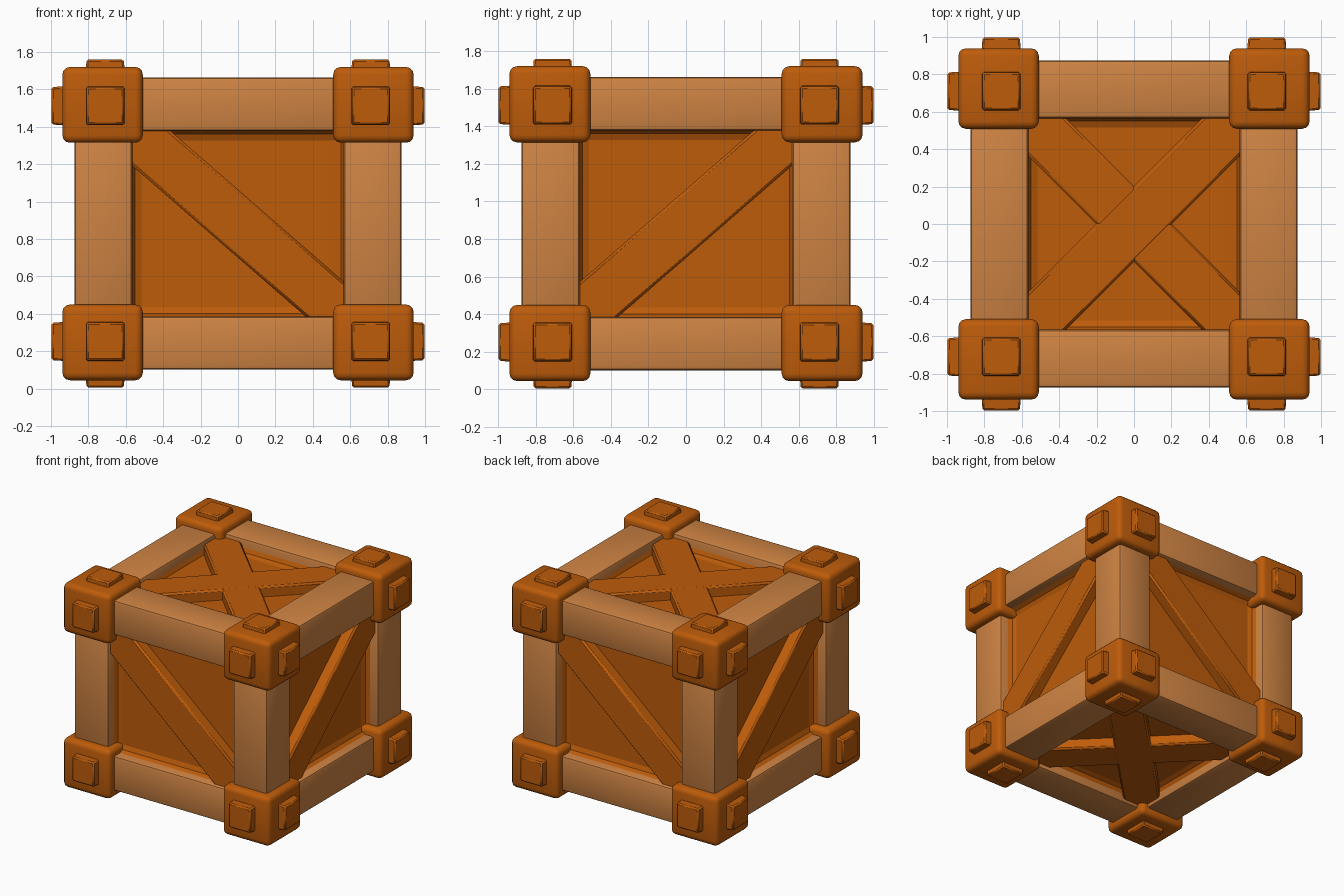
import bpy, bmesh, math
from mathutils import Matrix, Vector

if "Cube" in bpy.data.objects:
    bpy.data.objects.remove(bpy.data.objects["Cube"])

CZ = 0.882                      # height of the crate centre


def material(name, rgb):
    m = bpy.data.materials.new(name)
    m.diffuse_color = (*rgb, 1)
    m.use_nodes = True
    m.node_tree.nodes["Principled BSDF"].inputs["Base Color"].default_value = m.diffuse_color
    return m


ORANGE = material("dark orange wood", (0.51, 0.106, 0.003))
TAN = material("light tan wood", (0.62, 0.228, 0.056))


def block(name, centre, size, mat, bevel=0.0, segments=2, rot=None, taper=None):
    """Bevelled box; taper=(axis, sign, factor) narrows one end."""
    bpy.ops.mesh.primitive_cube_add(size=1)
    ob = bpy.context.object
    ob.name = name
    for v in ob.data.vertices:
        v.co = Vector(c * s for c, s in zip(v.co, size))
        if taper:
            axis, sign, factor = taper
            if v.co[axis] * sign > 0:
                for k in range(3):
                    if k != axis:
                        v.co[k] *= factor
    ob.data.transform(Matrix.Translation(Vector(centre) + Vector((0, 0, CZ)))
                      @ (rot or Matrix()))
    ob.data.materials.append(mat)
    if bevel:
        mod = ob.modifiers.new("soft edges", 'BEVEL')
        mod.width, mod.segments = bevel, segments
        bpy.ops.object.modifier_apply(modifier=mod.name)
    bpy.ops.object.shade_smooth_by_angle(angle=math.radians(40))
    return ob


def dish(name, turn, half_u, half_v, depth, rim):
    """Panel facing +z before turning, with edges that slope up to the frame."""
    bm = bmesh.new()
    rings = []
    for grow, z in ((0.015, rim), (-0.015, depth + 0.015), (-0.05, depth)):
        rings.append([bm.verts.new((su * (half_u + grow), sv * (half_v + grow), z))
                      for su, sv in ((-1, -1), (1, -1), (1, 1), (-1, 1))])
    for a, b in zip(rings, rings[1:]):
        for i in range(4):
            j = (i + 1) % 4
            bm.faces.new((a[i], a[j], b[j], b[i]))
    bm.faces.new(rings[-1])
    me = bpy.data.meshes.new(name)
    bm.to_mesh(me)
    bm.free()
    me.transform(Matrix.Translation((0, 0, CZ)) @ turn)
    me.materials.append(ORANGE)
    ob = bpy.data.objects.new(name, me)
    bpy.context.collection.objects.link(ob)


# Recessed panels on all six sides
for i in range(4):
    turn = Matrix.Rotation(i * math.pi / 2, 4, 'Z') @ Matrix.Rotation(math.pi / 2, 4, 'X')
    dish("side_panel", turn, 0.565, 0.495, 0.755, 0.83)
for angle in (0, math.pi):
    dish("end_panel", Matrix.Rotation(angle, 4, 'X'), 0.565, 0.565, 0.665, 0.74)

# Beams along every edge, grouped by the axis they follow
BEAM = (0.720, 0.720, 0.638)    # beam centre offsets
WIDE = (0.31, 0.31, 0.285)
LONG = (1.20, 1.20, 1.00)
for axis, label in enumerate(("side_beam", "depth_beam", "post")):
    u, v = [k for k in range(3) if k != axis]
    for su in (-1, 1):
        for sv in (-1, 1):
            centre, size = [0, 0, 0], list(WIDE)
            centre[u], centre[v] = su * BEAM[u], sv * BEAM[v]
            size[axis] = LONG[axis]
            block(label, centre, size, TAN, 0.02)

# Corner caps with a stud on each outward side
CAP = (0.724, 0.724, 0.635)
STUD = (0.71, 0.71, 0.63)
REACH = (0.997, 0.997, 0.877)
for sx in (-1, 1):
    for sy in (-1, 1):
        for sz in (-1, 1):
            s = (sx, sy, sz)
            block("corner_cap", [a * b for a, b in zip(s, CAP)],
                  (0.43, 0.43, 0.405), ORANGE, 0.04, 3)
            for axis in range(3):
                centre = [a * b for a, b in zip(s, STUD)]
                size = [0.215] * 3
                size[axis] = 0.12
                centre[axis] = s[axis] * (REACH[axis] - 0.06)
                block("stud", centre, size, ORANGE, 0.01, 1,
                      taper=(axis, s[axis], 0.93))

# One diagonal brace on each upright side, almost flush with the beams
for i in range(4):
    turn = Matrix.Rotation(i * math.pi / 2, 4, 'Z')
    tilt = math.radians(41 if i % 2 == 0 else -41)
    rot = turn @ Matrix.Rotation(tilt, 4, 'Y')
    centre = turn @ Vector((0, -0.785, 0))
    block("side_brace", centre, (1.74, 0.12, 0.275), ORANGE, 0.014, 1, rot)

# Crossed braces on top and underside
for sz in (-1, 1):
    for k, angle in enumerate((45, -45)):
        rot = Matrix.Rotation(math.radians(angle), 4, 'Z')
        block("cross_brace", (0, 0, sz * (0.690 - 0.002 * k)),
              (1.84, 0.285, 0.12), ORANGE, 0.014, 1, rot)
